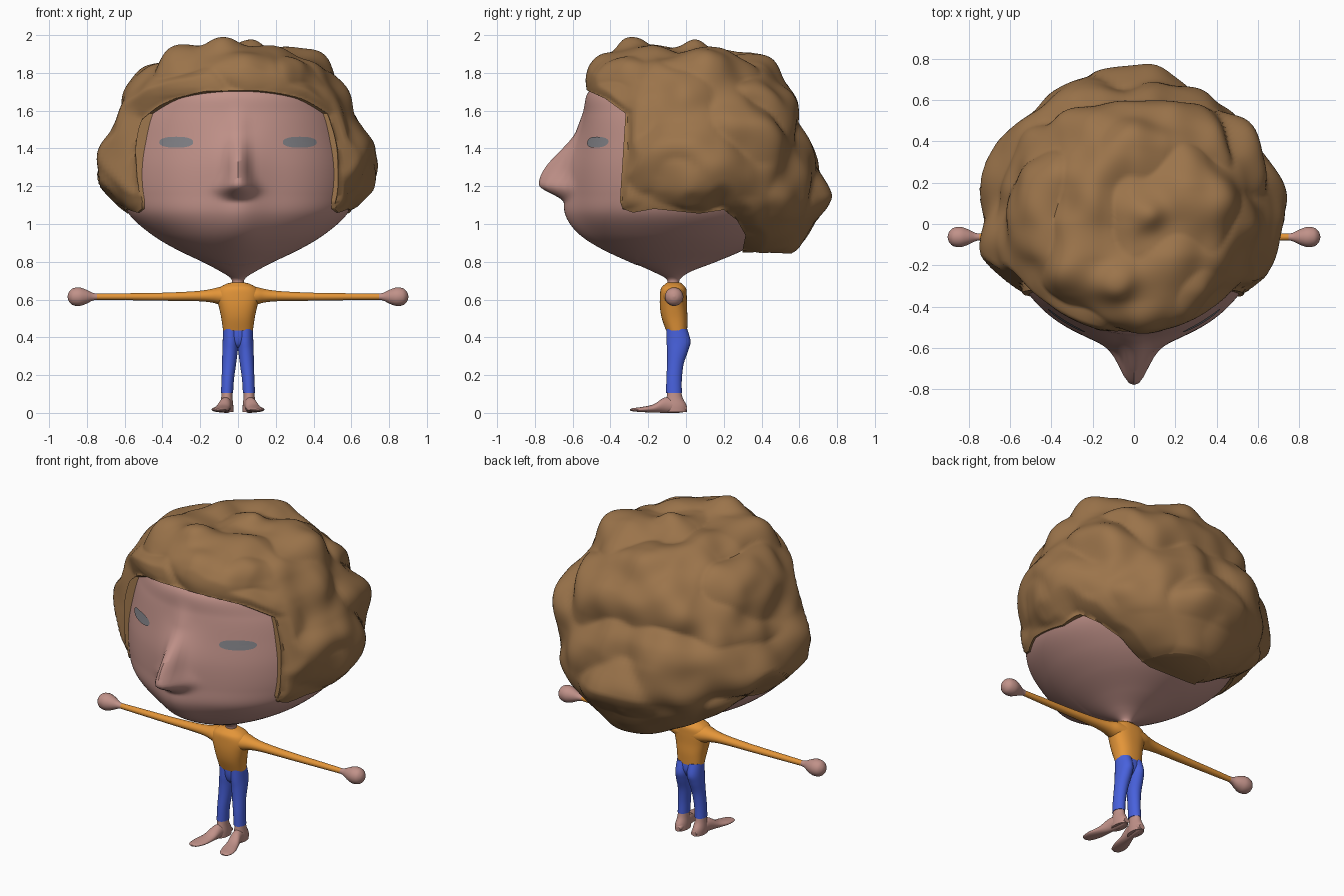
import bpy, bmesh, math
from mathutils import Vector, noise
from mathutils.bvhtree import BVHTree
from mathutils.geometry import intersect_point_line

if "Cube" in bpy.data.objects:
    bpy.data.objects.remove(bpy.data.objects["Cube"])


def material(name, r, g, b):
    m = bpy.data.materials.new(name)
    m.use_nodes = True
    m.diffuse_color = (r, g, b, 1)
    m.node_tree.nodes["Principled BSDF"].inputs["Base Color"].default_value = (r, g, b, 1)
    return m


SKIN = material("skin", 0.53, 0.285, 0.25)
HAIR = material("brown hair", 0.33, 0.175, 0.07)
SHIRT = material("orange shirt", 0.77, 0.30, 0.04)
PANTS = material("blue trousers", 0.065, 0.12, 0.72)
EYES = material("grey eyes", 0.22, 0.22, 0.24)


def finish(name, bm, mat, angle=50):
    bmesh.ops.recalc_face_normals(bm, faces=bm.faces)
    me = bpy.data.meshes.new(name)
    bm.to_mesh(me)
    bm.free()
    me.materials.append(mat)
    ob = bpy.data.objects.new(name, me)
    bpy.context.collection.objects.link(ob)
    smooth(ob, angle)
    return ob


def smooth(ob, angle):
    bpy.ops.object.select_all(action="DESELECT")
    ob.select_set(True)
    bpy.context.view_layer.objects.active = ob
    bpy.ops.object.shade_smooth_by_angle(angle=math.radians(angle))


def spline(rows, k):
    """Smooth rows of numbers with k steps between neighbours."""
    out = []
    for i in range(len(rows) - 1):
        a, b, c, d = (rows[min(max(j, 0), len(rows) - 1)] for j in range(i - 1, i + 3))
        for s in range(k):
            t = s / k
            out.append([q + t / 2 * (r - p + t * (2 * p - 5 * q + 4 * r - w + t * (3 * (q - r) + w - p)))
                        for p, q, r, w in zip(a, b, c, d)])
    return out + [list(rows[-1])]


def loft(rings, axis="z", n=32, k=5, power=2.0, warp=None):
    """Rings are (position, centre u, radius u, v min, v max) along an axis."""
    bm = bmesh.new()
    place = {"z": lambda t, u, v: (u, v, t), "x": lambda t, u, v: (t, u, v),
             "y": lambda t, u, v: (u, t, v)}[axis]
    loops = []
    for t, cu, ru, v0, v1 in spline(rings, k):
        loop = []
        for i in range(n):
            c, s = math.cos(math.tau * i / n), math.sin(math.tau * i / n)
            u = cu + ru * math.copysign(abs(c) ** (2 / power), c)
            v = (v0 + v1) / 2 + (v1 - v0) / 2 * math.copysign(abs(s) ** (2 / power), s)
            co = Vector(place(t, u, v))
            loop.append(bm.verts.new(warp(co) if warp else co))
        loops.append(loop)
    for a, b in zip(loops, loops[1:]):
        for i in range(n):
            j = (i + 1) % n
            bm.faces.new((a[i], a[j], b[j], b[i]))
    bm.faces.new(loops[0])
    bm.faces.new(loops[-1])
    return bm


def lerp(table, t):
    for (a, p), (b, q) in zip(table, table[1:]):
        if a <= t <= b:
            f = (t - a) / (b - a)
            return p + (q - p) * f * f * (3 - 2 * f)
    return 0


# Head with the nose pulled out of the face
def nose(co):
    if co.y < -0.25:
        ridge = 0.06 * math.exp(-((co.z - 1.15) / 0.31) ** 4) * math.exp(-(co.x / 0.14) ** 2)
        out = lerp([(1.11, 0), (1.21, 0.135), (1.5, 0.015), (1.66, 0)], co.z)
        width = 0.05 + 0.035 * math.exp(-((co.z - 1.18) / 0.07) ** 2)
        co.y -= ridge + out * math.exp(-(abs(co.x) / width) ** 2.5)
    return co


head_rings = [(0.67, 0, 0.034, -0.10, -0.035), (0.71, 0, 0.036, -0.105, -0.03),
              (0.75, 0, 0.095, -0.18, 0.03), (0.80, 0, 0.19, -0.29, 0.16),
              (0.87, 0, 0.335, -0.42, 0.32), (0.95, 0, 0.465, -0.52, 0.43),
              (1.05, 0, 0.575, -0.58, 0.51), (1.16, 0, 0.615, -0.585, 0.55),
              (1.30, 0, 0.62, -0.58, 0.56), (1.44, 0, 0.60, -0.56, 0.55),
              (1.58, 0, 0.55, -0.54, 0.48), (1.70, 0, 0.46, -0.515, 0.38),
              (1.78, 0, 0.31, -0.38, 0.25), (1.83, 0, 0.10, -0.15, 0.05)]
head = finish("head", loft(head_rings, n=160, k=11, warp=nose), SKIN)

# Eyes: thin plates laid on the face
tree = BVHTree.FromPolygons([v.co for v in head.data.vertices],
                            [p.vertices[:] for p in head.data.polygons])
for side, label in ((1, "left"), (-1, "right")):
    bm = bmesh.new()
    rows = []
    for ring in range(1, 6):
        row = []
        for i in range(32):
            a = math.tau * i / 32
            c, s = math.cos(a), math.sin(a)
            x = side * 0.325 + 0.09 * ring / 5 * math.copysign(abs(c) ** 0.85, c)
            z = 1.433 + 0.029 * ring / 5 * math.copysign(abs(s) ** 0.85, s)
            hit, normal, _, _ = tree.ray_cast(Vector((x, -2, z)), Vector((0, 1, 0)))
            row.append(bm.verts.new(hit + Vector((side * 0.002, -0.004, 0))))
        rows.append(row)
    bm.faces.new(rows[0])
    for a, b in zip(rows, rows[1:]):
        for i in range(32):
            j = (i + 1) % 32
            bm.faces.new((a[i], a[j], b[j], b[i]))
    eye = finish(label + "_eye", bm, EYES)
    if sum(p.normal.y for p in eye.data.polygons) > 0:
        eye.data.flip_normals()

# Hair: a lumpy mass that thins out against the head along the hairline
hairline = [(-0.53, 1.71), (-0.43, 1.665), (-0.32, 1.585), (-0.335, 1.35),
            (-0.35, 1.12), (-0.335, 1.08), (-0.28, 1.06), (-0.17, 1.08), (0.07, 1.055),
            (0.20, 1.075), (0.27, 1.02), (0.315, 0.94), (0.30, 0.865)]
line = [Vector((0, y, z)) for y, z in hairline]


def hairline_distance(co):
    p, best = Vector((0, co.y, co.z)), 9
    for a, b in zip(line, line[1:]):
        t = min(1, max(0, intersect_point_line(p, a, b)[1]))
        best = min(best, (p - a.lerp(b, t)).length)
    return best


hair_rings = [(0.85, 0, 0.20, 0.0, 0.56), (0.88, 0, 0.28, -0.1, 0.60), (0.96, 0, 0.43, -0.3, 0.65),
              (1.06, 0, 0.595, -0.54, 0.69), (1.17, 0, 0.67, -0.56, 0.69),
              (1.34, 0, 0.69, -0.56, 0.65), (1.48, 0, 0.66, -0.56, 0.62),
              (1.60, 0, 0.61, -0.55, 0.59), (1.70, 0, 0.555, -0.54, 0.54),
              (1.79, 0, 0.49, -0.52, 0.46), (1.86, 0, 0.40, -0.46, 0.36),
              (1.91, 0, 0.28, -0.35, 0.24), (1.93, 0, 0.12, -0.2, 0.08), (1.935, 0, 0.005, -0.065, -0.055)]
lumps = [((0.72, 0.1, 1.27), 0.07, 0.13), ((0, 0.70, 1.12), 0.06, 0.2), ((-0.2, 0.66, 1.25), 0.06, 0.16),
         ((-0.07, -0.28, 1.91), 0.07, 0.08), ((0.08, 0.04, 1.94), 0.06, 0.07),
         ((-0.68, -0.15, 1.36), 0.05, 0.14), ((-0.66, -0.1, 1.17), 0.05, 0.08), ((0.66, -0.15, 1.3), 0.03, 0.14),
         ((-0.31, -0.2, 1.85), 0.05, 0.1), ((0.45, 0.1, 1.80), 0.03, 0.1),
         ((0.5, 0.45, 1.4), 0.04, 0.14), ((-0.45, 0.45, 1.4), 0.03, 0.14), ((0, 0.42, 1.79), 0.05, 0.12)]
bm = loft(hair_rings, n=170, k=9, power=2.2)
bmesh.ops.recalc_face_normals(bm, faces=bm.faces)
bm.normal_update()
moves = []
for v in bm.verts:
    p = v.co
    d = 0.11 * abs(noise.noise(p * 2.8)) + 0.03 * noise.noise(p * 6) - 0.015
    d += sum(h * math.exp(-((p - Vector(c)).length / r) ** 2) for c, h, r in lumps)
    moves.append(v.normal * d * min(1, max(0.2, (p.z - 0.98) / 0.16)))
for v, m in zip(bm.verts, moves):
    v.co += m
    if v.co.z > 1.95:
        v.co.z = 1.95 + 0.05 * math.tanh((v.co.z - 1.95) / 0.05)
    hit, normal, _, _ = tree.find_nearest(v.co)
    depth = (v.co - hit).length * (1 if (v.co - hit).dot(normal) > 0 else -1)
    limit = 0.012 + 0.75 * hairline_distance(v.co)
    if depth < 0.01 and v.co.z > 1.0:
        v.co = hit + normal * 0.01
    elif depth > limit:
        v.co = hit + (v.co - hit) * (limit / depth)
hair = finish("hair", bm, HAIR)

# Cutter that opens the hair around the face and under the jaw
bm = bmesh.new()
outline = [(-1, 0.3), (-1, 1.71)] + hairline + [(0.30, 0.3)]
face = bm.faces.new([bm.verts.new((-1.2, y, z)) for y, z in outline])
grown = bmesh.ops.extrude_face_region(bm, geom=[face])["geom"]
bmesh.ops.translate(bm, vec=(2.4, 0, 0), verts=[g for g in grown if isinstance(g, bmesh.types.BMVert)])
cutter = finish("hair_cutter", bm, HAIR)
cutter.hide_render = True
mod = hair.modifiers.new("opening", "BOOLEAN")
mod.operation, mod.solver, mod.object = "DIFFERENCE", "EXACT", cutter
bpy.ops.object.select_all(action="DESELECT")
hair.select_set(True)
bpy.context.view_layer.objects.active = hair
bpy.ops.object.modifier_apply(modifier=mod.name)
bpy.data.objects.remove(cutter)
smooth(hair, 50)

# Shirt and hips
finish("shirt_body", loft([(0.435, 0, 0.079, -0.105, 0.006), (0.50, 0, 0.088, -0.128, 0.008),
                           (0.56, 0, 0.101, -0.138, 0.005), (0.62, 0, 0.115, -0.138, 0.004),
                           (0.66, 0, 0.10, -0.132, 0.0), (0.682, 0, 0.065, -0.11, -0.02),
                           (0.69, 0, 0.036, -0.10, -0.03)], n=48, power=2.4), SHIRT)
finish("hips", loft([(0.345, 0, 0.03, -0.07, -0.02), (0.365, 0, 0.05, -0.088, -0.005),
                     (0.40, 0, 0.07, -0.098, 0.008), (0.445, 0, 0.076, -0.10, 0.004)],
                    n=40, power=2.3), PANTS)

# Limbs, mirrored on both sides
for s, label in ((1, "left"), (-1, "right")):
    def tube(x, r, ry=None, z=0.615):
        return (s * x, -0.063, ry or r, z - r, z + r)

    finish(label + "_sleeve", loft([tube(0.04, 0.06, 0.065), tube(0.10, 0.046, 0.055, 0.62),
                                    tube(0.15, 0.034, 0.04, 0.62), tube(0.23, 0.026, 0.03, 0.618),
                                    tube(0.40, 0.021, 0.024), tube(0.60, 0.018, 0.02),
                                    tube(0.75, 0.016)], "x", 24), SHIRT)
    finish(label + "_hand", loft([tube(0.74, 0.015), tube(0.77, 0.021), tube(0.805, 0.038),
                                  tube(0.84, 0.049), tube(0.875, 0.044), tube(0.895, 0.025),
                                  tube(0.902, 0.004)], "x", 24), SKIN)
    finish(label + "_trouser_leg", loft([(0.105, s * 0.058, 0.032, -0.105, -0.022),
                                         (0.18, s * 0.054, 0.033, -0.104, -0.022),
                                         (0.26, s * 0.047, 0.037, -0.10, -0.012),
                                         (0.33, s * 0.042, 0.041, -0.10, 0.012),
                                         (0.38, s * 0.039, 0.042, -0.103, 0.024),
                                         (0.445, s * 0.038, 0.041, -0.103, 0.006)], n=28), PANTS)
    finish(label + "_ankle", loft([(0.006, s * 0.058, 0.034, -0.115, 0.004),
                                   (0.04, s * 0.059, 0.034, -0.115, 0.003),
                                   (0.08, s * 0.059, 0.030, -0.103, -0.018),
                                   (0.12, s * 0.058, 0.028, -0.098, -0.026)], n=24), SKIN)
    finish(label + "_foot", loft([(-0.296, s * 0.105, 0.012, 0.012, 0.02), (-0.28, s * 0.104, 0.032, 0.008, 0.025),
                                  (-0.23, s * 0.096, 0.043, 0.004, 0.032), (-0.17, s * 0.082, 0.038, 0.002, 0.046),
                                  (-0.11, s * 0.067, 0.032, 0.0, 0.082), (-0.04, s * 0.057, 0.029, 0.0, 0.07),
                                  (0.005, s * 0.055, 0.018, 0.008, 0.035)], "y", 24), SKIN)
